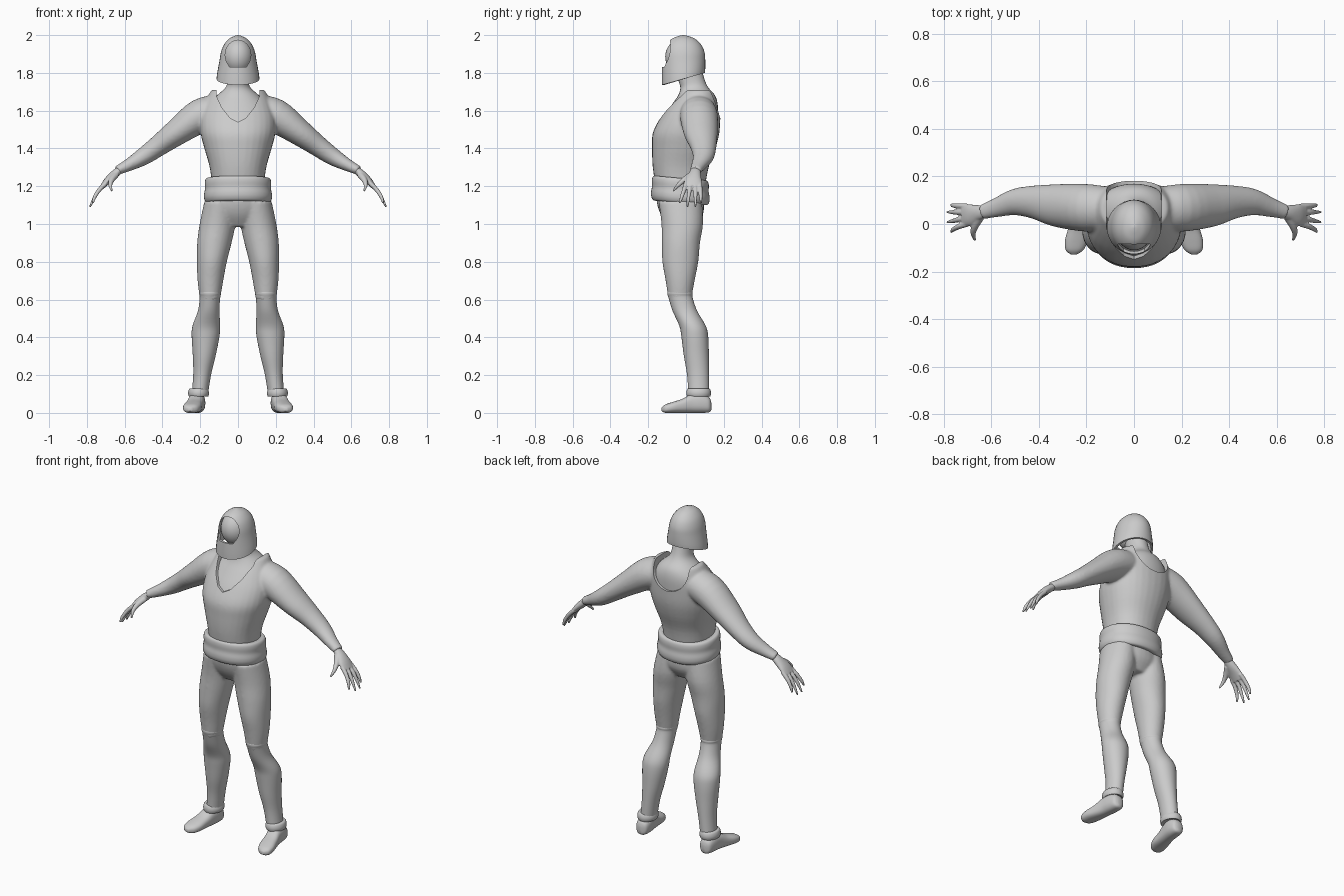
import bpy, bmesh, math
from mathutils import Vector

if "Cube" in bpy.data.objects:
    bpy.data.objects.remove(bpy.data.objects["Cube"])

X, Y, Z = Vector((1, 0, 0)), Vector((0, 1, 0)), Vector((0, 0, 1))


def spline(rows, sub=4):
    """Smoothly interpolate ring rows (x, y, z, half_u, half_v, tilt)."""
    rows = [tuple(r) + (0,) * (6 - len(r)) for r in rows]
    p = [rows[0]] + rows + [rows[-1]]
    out = []
    for i in range(1, len(p) - 2):
        for k in range(sub):
            t = k / sub
            out.append([0.5 * (2 * b + (c - a) * t + (2 * a - 5 * b + 4 * c - d) * t * t
                               + (3 * b - a - 3 * c + d) * t ** 3)
                        for a, b, c, d in zip(*p[i - 1:i + 3])])
    return out + [list(rows[-1])]


def loft(bm, rows, side=1, axis=None, u0=X, power=1.0, seg=32, caps=(True, True)):
    """Skin elliptical rings along a path; axis fixes the ring plane."""
    rows = [[r[0] * side] + r[1:] for r in spline(rows)]
    rings = []
    for i, (x, y, z, a, b, tilt) in enumerate(rows):
        t = axis or (Vector(rows[min(i + 1, len(rows) - 1)][:3]) - Vector(rows[max(i - 1, 0)][:3])).normalized()
        u = (u0 - t * u0.dot(t)).normalized()
        v = t.cross(u)
        ring = []
        for k in range(seg):
            w = 2 * math.pi * k / seg
            c, s = math.cos(w), math.sin(w)
            off = u * (math.copysign(abs(c) ** power, c) * a) + v * (math.copysign(abs(s) ** power, s) * b)
            ring.append(bm.verts.new(Vector((x, y, z + tilt * off.y)) + off))
        rings.append(ring)
    for p, q in zip(rings, rings[1:]):
        for k in range(seg):
            bm.faces.new((p[k], p[(k + 1) % seg], q[(k + 1) % seg], q[k]))
    for ring, cap in zip((rings[0], rings[-1]), caps):
        if cap:
            bm.faces.new(ring)


def make(name, bm):
    bmesh.ops.recalc_face_normals(bm, faces=bm.faces[:])
    me = bpy.data.meshes.new(name)
    bm.to_mesh(me)
    bm.free()
    ob = bpy.data.objects.new(name, me)
    bpy.context.collection.objects.link(ob)
    return ob


def finish(ob, voxel=0, rounds=5, thick=0, cutters=()):
    """Fuse, thicken and cut, then apply and shade smooth."""
    if voxel:
        m = ob.modifiers.new("fuse", 'REMESH')
        m.mode, m.voxel_size = 'VOXEL', voxel
        m = ob.modifiers.new("relax", 'SMOOTH')
        m.factor, m.iterations = 0.5, rounds
    if thick:
        m = ob.modifiers.new("shell", 'SOLIDIFY')
        m.thickness, m.offset = thick, -1
    for c in cutters:
        m = ob.modifiers.new("cut", 'BOOLEAN')
        m.operation, m.solver, m.object = 'DIFFERENCE', 'EXACT', c
    bpy.ops.object.select_all(action='DESELECT')
    ob.select_set(True)
    bpy.context.view_layer.objects.active = ob
    bpy.ops.object.convert(target='MESH')
    bpy.ops.object.shade_smooth_by_angle(angle=math.radians(45))
    for c in cutters:
        bpy.data.objects.remove(c)


def prism(name, pts, y0, y1):
    """Hidden cutter: an x-z outline extruded along y."""
    bm = bmesh.new()
    f = bm.faces.new([bm.verts.new((x, y0, z)) for x, z in pts])
    g = bmesh.ops.extrude_face_region(bm, geom=[f])
    bmesh.ops.translate(bm, vec=(0, y1 - y0, 0), verts=[e for e in g['geom'] if isinstance(e, bmesh.types.BMVert)])
    ob = make(name, bm)
    ob.hide_render = True
    return ob


def both(pts):
    return pts + [(-x, z) for x, z in reversed(pts) if x > 0]


# Tunic: torso and sleeves fused, with a V neck in front and a round neck behind
torso = [(0, -.03, 1.19, .135, .13), (0, -.028, 1.30, .15, .148), (0, -.012, 1.40, .178, .168),
         (0, 0, 1.48, .198, .176), (0, .022, 1.56, .20, .160), (0, .045, 1.63, .18, .138),
         (0, .062, 1.69, .152, .108), (0, .066, 1.71, .138, .095)]
sleeve = [(.10, .065, 1.60, .09, .085), (.20, .068, 1.572, .10, .09), (.325, .078, 1.485, .09, .070),
          (.42, .092, 1.415, .07, .056), (.50, .092, 1.358, .056, .047), (.58, .068, 1.312, .04, .033),
          (.64, .05, 1.283, .031, .024)]
bm = bmesh.new()
loft(bm, torso, axis=Z, power=.92)
for s in (1, -1):
    loft(bm, sleeve, s, u0=Y)
vee = prism("front_neck_cutter", both([(.115, 1.8), (.115, 1.68), (.085, 1.615), (.04, 1.56), (0, 1.54)]), -.4, .04)
round_pts = [(.115, 1.8)] + [(.115 * math.cos(a * math.pi / 16), 1.67 - .11 * math.sin(a * math.pi / 16)) for a in range(8)] + [(0, 1.56)]
scoop = prism("back_neck_cutter", both(round_pts), .03, .4)
finish(make("tunic", bm), voxel=.008, cutters=(vee, scoop))

# Chest and neck showing inside the neckline
bm = bmesh.new()
loft(bm, [(0, -.01, 1.42, .165, .152), (0, 0, 1.48, .18, .162), (0, .022, 1.56, .18, .146),
          (0, .046, 1.63, .155, .122), (0, .056, 1.68, .112, .098), (0, .045, 1.72, .068, .075),
          (0, .03, 1.76, .055, .07), (0, .01, 1.84, .055, .068)], axis=Z, power=.95)
finish(make("chest_and_neck", bm))

# Hood helmet with a face opening
bm = bmesh.new()
loft(bm, [(0, -.014, 1.768, .114, .114, .28), (0, -.013, 1.80, .110, .115, .2), (0, -.012, 1.86, .099, .114, .07),
          (0, -.012, 1.91, .09, .110), (0, -.013, 1.95, .074, .093), (0, -.014, 1.98, .048, .062),
          (0, -.014, 1.995, .02, .026), (0, -.014, 2.0, .003, .003)], axis=Z, caps=(False, True))
oval = [(.068 * math.cos(a * math.pi / 16), 1.895 + .078 * math.sin(a * math.pi / 16)) for a in range(-3, 20)]
oval += [(-.045, 1.832), (.045, 1.832)]
opening = prism("face_cutter", oval, -.3, -.05)
finish(make("helmet", bm), thick=.012, cutters=(opening,))

# Face inside the helmet
bm = bmesh.new()
bmesh.ops.create_uvsphere(bm, u_segments=32, v_segments=20, radius=1)
for v in bm.verts:
    v.co = Vector((v.co.x * .08, v.co.y * .094 - .016, v.co.z * .098 + 1.885))
finish(make("face", bm))

# Trousers: hips and thighs fused
bm = bmesh.new()
loft(bm, [(0, -.03, 1.2, .14, .12), (0, -.03, 1.12, .165, .125), (0, -.022, 1.05, .165, .112),
          (0, -.02, .985, .11, .07)], axis=Z)
for s in (1, -1):
    loft(bm, [(.09, -.03, 1.12, .088, .115), (.108, -.02, 1.0, .095, .110), (.125, -.027, .9, .091, .101),
              (.138, -.03, .8, .079, .095), (.146, -.031, .7, .068, .077), (.148, -.033, .6, .053, .06)], s, axis=Z)
finish(make("trousers", bm), voxel=.008)

# Thick rolled belt
bm = bmesh.new()
loft(bm, [(0, -.03, z, a, a - .025, -.09) for z, a in
          ((1.115, .13), (1.112, .165), (1.13, .178), (1.155, .18), (1.185, .175),
           (1.215, .176), (1.235, .172), (1.243, .16), (1.238, .13))], axis=Z, power=.92, seg=48)
finish(make("belt", bm))

for s, side in ((1, "left"), (-1, "right")):
    # Knee-high boot shaft with a rolled top
    bm = bmesh.new()
    loft(bm, [(.148, -.033, .638, .045, .052), (.148, -.033, .642, .055, .064), (.148, -.032, .63, .058, .067),
              (.149, -.029, .61, .054, .064), (.155, -.006, .54, .057, .065), (.168, .035, .46, .073, .07),
              (.172, .047, .4, .073, .071), (.179, .055, .3, .06, .066), (.19, .064, .2, .047, .058),
              (.203, .068, .09, .043, .055)], s, axis=Z)
    finish(make(side + "_boot_shaft", bm))

    # Ankle cuff
    bm = bmesh.new()
    loft(bm, [(.209, .067, z, a, a + .01) for z, a in
              ((.09, .04), (.086, .05), (.1, .055), (.115, .054), (.128, .048), (.13, .038))], s, axis=Z)
    finish(make(side + "_ankle_cuff", bm))

    # Shoe
    bm = bmesh.new()
    loft(bm, [(.214, .134, .035, .012, .02), (.214, .122, .043, .034, .04), (.216, .08, .052, .043, .052),
              (.222, .03, .05, .043, .05), (.232, -.02, .037, .045, .037), (.242, -.07, .029, .048, .029),
              (.25, -.11, .022, .037, .022), (.253, -.129, .019, .01, .009)], s, axis=Y, power=.8)
    finish(make(side + "_shoe", bm))

    # Hand: palm, four curved fingers and a thumb
    bm = bmesh.new()
    loft(bm, [(.62, .052, 1.292, .025, .018), (.655, .047, 1.262, .033, .022), (.69, .038, 1.23, .046, .019),
              (.718, .036, 1.197, .047, .013)], s, u0=Y)
    for base, tip, drop in ((.074, .08, 1.11), (.049, .05, 1.09), (.024, .008, 1.09), (.0, -.034, 1.11)):
        x = .80 - (drop - 1.07) * .8
        loft(bm, [(.70, base, 1.215, .012, .012), (.735, base * .7 + tip * .3, 1.18, .0115, .0115),
                  (.76, base * .3 + tip * .7, 1.14, .0095, .0095), (x, tip, drop, .005, .005)], s, u0=Y, seg=12)
    loft(bm, [(.648, .03, 1.262, .02, .017), (.668, -.008, 1.235, .016, .015), (.676, -.04, 1.207, .011, .011),
              (.668, -.068, 1.175, .005, .005)], s, u0=X, seg=12)
    finish(make(side + "_hand", bm), voxel=.004, rounds=3)
